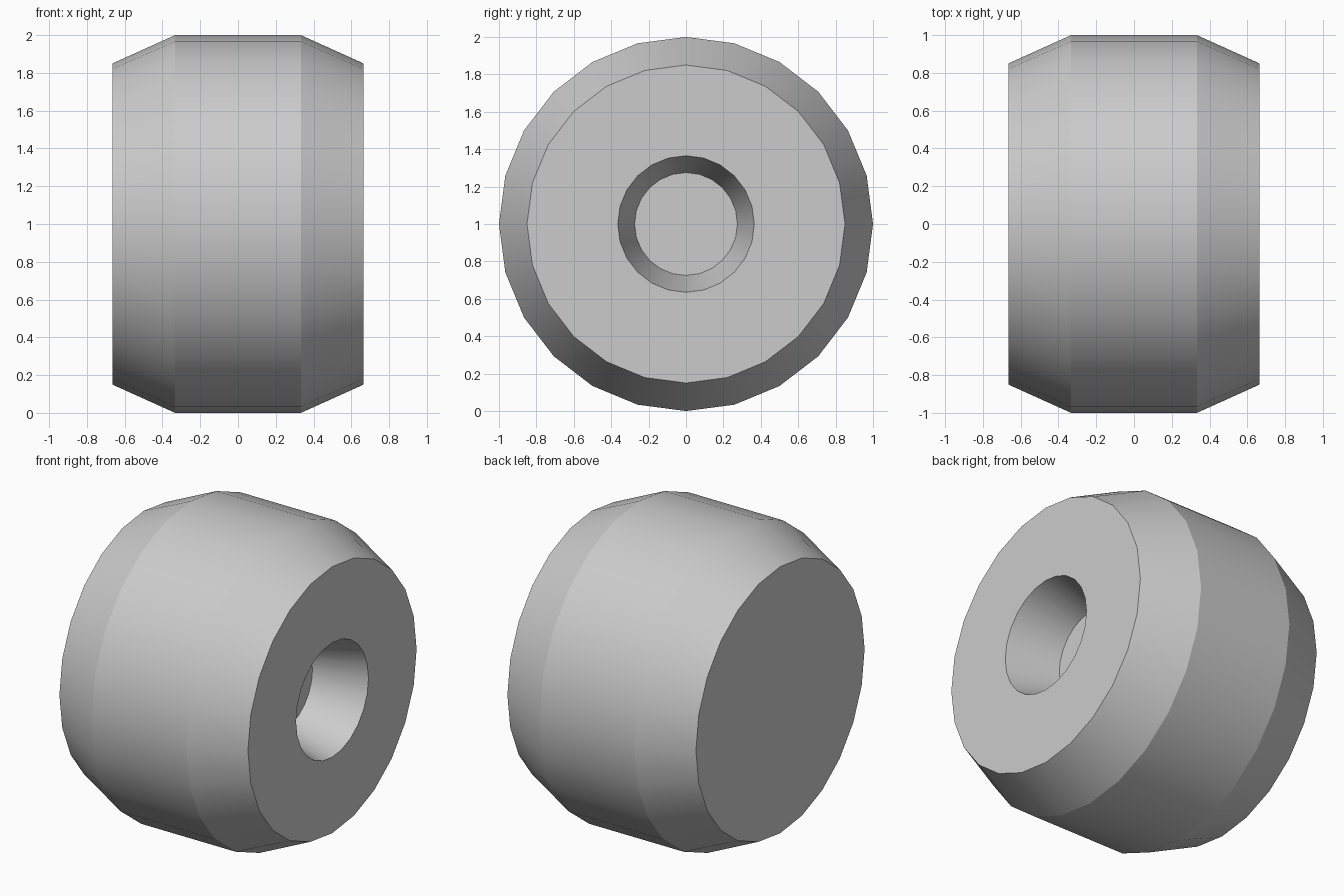
import bpy
import bmesh
import math

if "Cube" in bpy.data.objects:
    bpy.data.objects.remove(bpy.data.objects["Cube"])

SIDES = 24

# wheel profile (x, radius): flat back, bevelled tread, front face, tapered hub recess
profile = [(-0.665, 0.85), (-0.333, 1.0), (0.333, 1.0),
           (0.665, 0.85), (0.665, 0.365), (0.333, 0.275)]

bm = bmesh.new()


def ring(x, r):
    angles = [2 * math.pi * i / SIDES for i in range(SIDES)]
    return [bm.verts.new((x, r * math.cos(a), 1 + r * math.sin(a))) for a in angles]


rings = [ring(x, r) for x, r in profile]

# lathe bands around the x axle
for a, b in zip(rings, rings[1:]):
    for i in range(SIDES):
        j = (i + 1) % SIDES
        bm.faces.new((a[i], a[j], b[j], b[i]))

# flat back and recess floor
bm.faces.new(rings[0])
bm.faces.new(rings[-1])
bmesh.ops.recalc_face_normals(bm, faces=bm.faces)

mesh = bpy.data.meshes.new("wheel")
bm.to_mesh(mesh)
bm.free()
wheel = bpy.data.objects.new("wheel", mesh)
bpy.context.collection.objects.link(wheel)

# smooth around the tread, crisp between bands
bpy.context.view_layer.objects.active = wheel
wheel.select_set(True)
bpy.ops.object.shade_smooth_by_angle(angle=math.radians(20))
